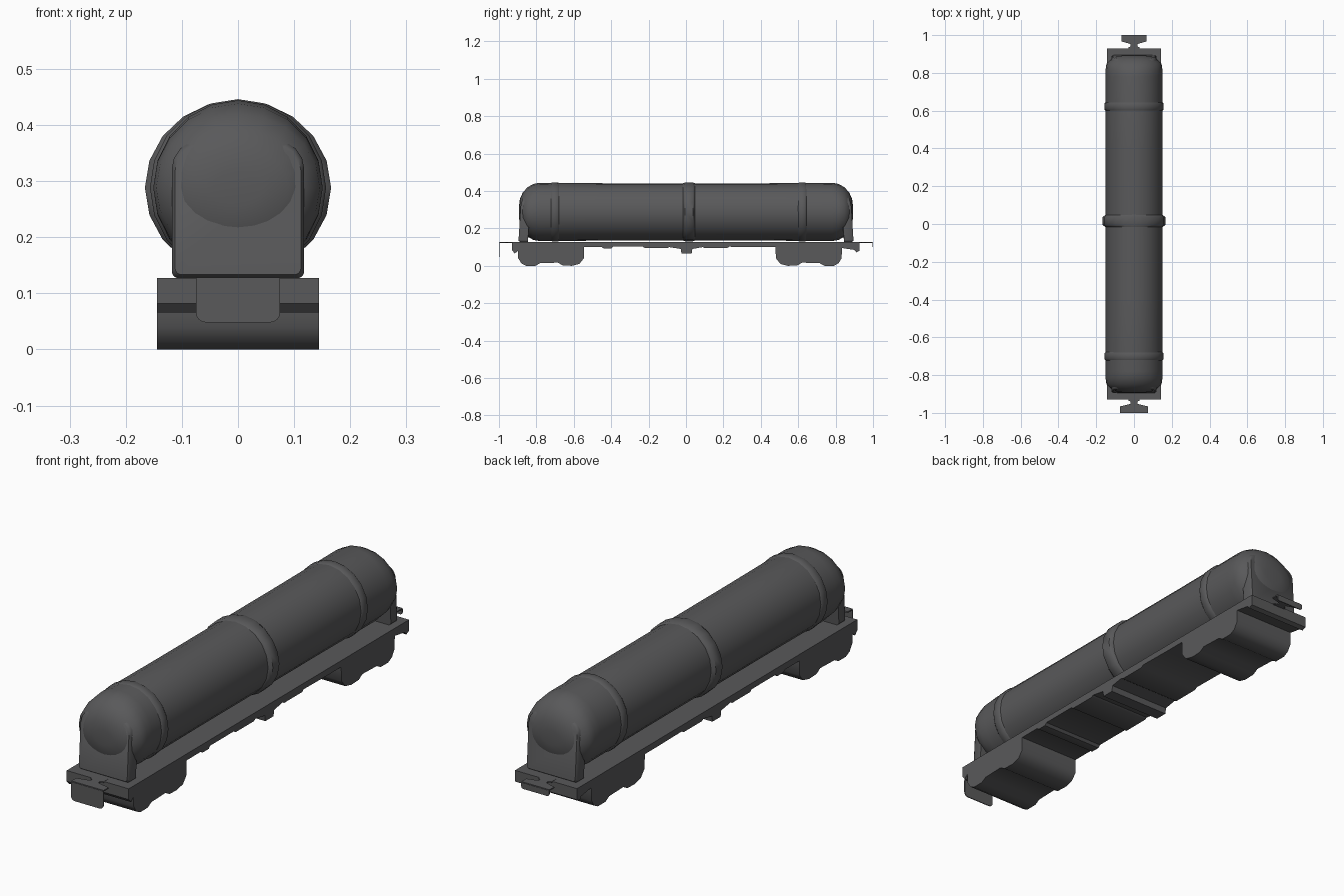
import bpy, bmesh, math

if "Cube" in bpy.data.objects:
    bpy.data.objects.remove(bpy.data.objects["Cube"])

grey = bpy.data.materials.new("dark_grey")
grey.diffuse_color = (0.1, 0.1, 0.103, 1)
grey.use_nodes = True
grey.node_tree.nodes["Principled BSDF"].inputs["Base Color"].default_value = grey.diffuse_color


def finish(bm, name, angle=35):
    bmesh.ops.recalc_face_normals(bm, faces=bm.faces[:])
    me = bpy.data.meshes.new(name)
    bm.to_mesh(me)
    bm.free()
    ob = bpy.data.objects.new(name, me)
    bpy.context.collection.objects.link(ob)
    me.materials.append(grey)
    bpy.ops.object.select_all(action='DESELECT')
    ob.select_set(True)
    bpy.context.view_layer.objects.active = ob
    bpy.ops.object.shade_smooth_by_angle(angle=math.radians(angle))
    return ob


def loft(name, rings, angle=35):
    """Join equal-length point rings into a closed solid."""
    bm = bmesh.new()
    vs = [[bm.verts.new(p) for p in r] for r in rings]
    n = len(vs[0])
    for a, b in zip(vs, vs[1:]):
        for i in range(n):
            j = (i + 1) % n
            bm.faces.new((a[i], a[j], b[j], b[i]))
    bm.faces.new(vs[0])
    bm.faces.new(vs[-1])
    return finish(bm, name, angle)


def ring(y, rx, rz, zc=0.288, n=20):
    return [(rx * math.sin(2 * math.pi * i / n), y, zc + rz * math.cos(2 * math.pi * i / n))
            for i in range(n)]


# Tank barrel with domed ends
dome = [(0.893, 0.045, 0.03), (0.888, 0.09, 0.07), (0.872, 0.122, 0.105),
        (0.847, 0.146, 0.132), (0.815, 0.151, 0.15), (0.78, 0.151, 0.156)]
rings = [ring(-y, rx, rz) for y, rx, rz in dome]
rings += [ring(-0.4, 0.151, 0.153), ring(0.4, 0.151, 0.153)]
rings += [ring(y, rx, rz) for y, rx, rz in reversed(dome)]
loft("tank_barrel", rings, 50)

# Raised bands around the barrel
for y, w, rx, rz in ((0.016, 0.033, 0.166, 0.157), (0.622, 0.023, 0.157, 0.158),
                     (-0.70, 0.023, 0.157, 0.158)):
    loft("tank_band", [ring(y - w, 0.15, 0.153), ring(y - w * 0.65, rx, rz),
                       ring(y + w * 0.65, rx, rz), ring(y + w, 0.15, 0.153)], 50)


# Rounded end panels leaning against the domes
def panel_outline(w, z0, z1, r0, r1):
    pts = []
    for cx, cz, r, a0 in ((w - r0, z0 + r0, r0, -90), (w - r1, z1 - r1, r1, 0),
                          (-w + r1, z1 - r1, r1, 90), (-w + r0, z0 + r0, r0, 180)):
        for k in range(5):
            a = math.radians(a0 + k * 22.5)
            pts.append((cx + r * math.cos(a), cz + r * math.sin(a)))
    return pts


for s, name in ((-1, "front_end_panel"), (1, "back_end_panel")):
    def face(scale, depth):
        out = []
        for x, z in panel_outline(0.118, 0.127, 0.372, 0.012, 0.05):
            lean = 0.022 * max(0, (z - 0.2) / 0.17) ** 2
            out.append((x * scale, s * (depth - lean), 0.25 + (z - 0.25) * scale))
        return out
    loft(name, [face(1, 0.845), face(1, 0.886), face(0.95, 0.895)], 50)

# Underframe with bogie outlines, one profile drawn across the full width
bogie = [(-0.177, 0.04), (-0.16, 0.013), (-0.135, 0.0), (-0.085, 0.0), (-0.06, 0.014),
         (0.035, 0.017), (0.06, 0.002), (0.11, 0.0), (0.15, 0.01), (0.174, 0.04)]
profile = [(-0.93, 0.127), (-0.93, 0.082), (-0.915, 0.066), (-0.898, 0.08)]
profile += [(y - 0.72, z) for y, z in bogie]
profile += [(-0.546, 0.1), (-0.45, 0.1), (-0.44, 0.092), (-0.4, 0.092), (-0.39, 0.102),
            (-0.23, 0.102), (-0.22, 0.094), (-0.1, 0.094), (-0.09, 0.1), (-0.028, 0.09),
            (-0.024, 0.065), (0.03, 0.065), (0.034, 0.09), (0.09, 0.1), (0.1, 0.094),
            (0.22, 0.094), (0.23, 0.102), (0.38, 0.1), (0.478, 0.1)]
profile += [(0.655 - y, z) for y, z in reversed(bogie)]
profile += [(0.834, 0.095), (0.9, 0.085), (0.91, 0.072), (0.928, 0.08), (0.928, 0.127)]
loft("underframe_and_bogies", [[(x, y, z) for y, z in profile] for x in (-0.144, 0.144)], 40)


# Couplers: thin flat plate with a hanging lip
def coupler(name, s, w, drop):
    half = [(0.03, 0.9), (0.03, 0.935), (0.018, 0.94), (0.018, 0.952),
            (w * 0.5, 0.957), (w, 0.966), (w, 0.998)]
    outline = half + [(-x, y) for x, y in reversed(half)]
    loft(name + "_plate", [[(x, s * y, z) for x, y in outline] for z in (0.123, 0.128)])
    lip = panel_outline(w, 0.125 - drop, 0.125, min(0.018, drop * 0.4), 0.004)
    loft(name + "_lip", [[(x, s * y, z) for x, z in lip] for y in (0.996, 1.0)])


coupler("front_coupler", -1, 0.075, 0.077)
coupler("back_coupler", 1, 0.065, 0.025)
